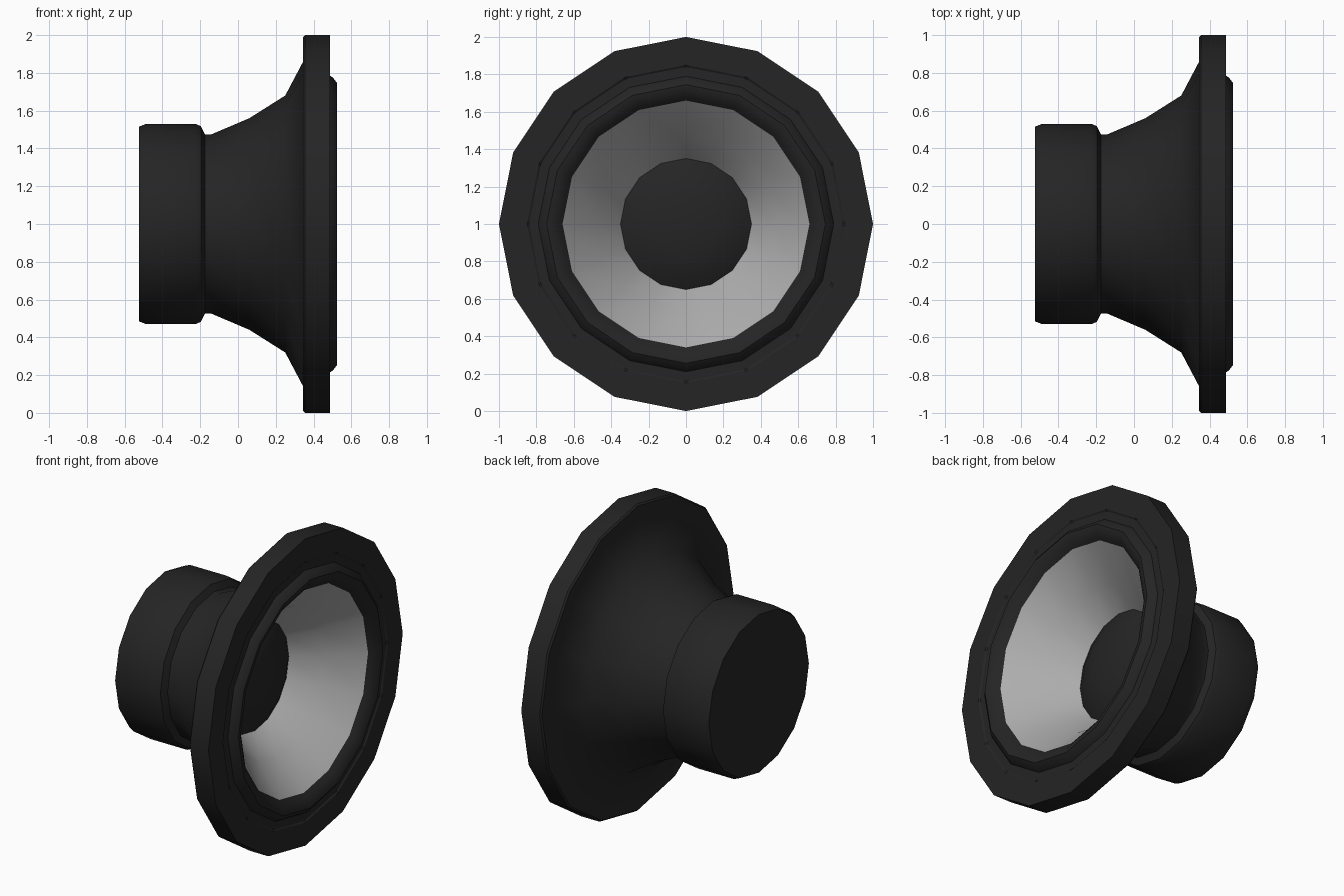
import bpy, math

if "Cube" in bpy.data.objects:
    bpy.data.objects.remove(bpy.data.objects["Cube"])

SIDES = 16
CENTRE_Z = 1.0


def material(name, value):
    m = bpy.data.materials.new(name)
    m.diffuse_color = (value, value, value, 1)
    m.use_nodes = True
    m.node_tree.nodes["Principled BSDF"].inputs["Base Color"].default_value = m.diffuse_color
    return m


def lathe(name, profile, mat):
    """Revolve (x, radius) points around the horizontal x axis."""
    verts, faces, rings = [], [], []
    for x, r in profile:
        n = 1 if r == 0 else SIDES
        rings.append([len(verts) + i for i in range(n)])
        for i in range(n):
            a = 2 * math.pi * i / SIDES
            verts.append((x, r * math.cos(a), CENTRE_Z + r * math.sin(a)))
    for a, b in zip(rings, rings[1:]):
        for i in range(SIDES):
            j = (i + 1) % SIDES
            quad = [a[i % len(a)], a[j % len(a)], b[j % len(b)], b[i % len(b)]]
            faces.append(list(dict.fromkeys(quad))[::-1])
    mesh = bpy.data.meshes.new(name)
    mesh.from_pydata(verts, [], [f[::-1] for f in faces])
    mesh.materials.append(mat)
    obj = bpy.data.objects.new(name, mesh)
    bpy.context.collection.objects.link(obj)
    # Profiles run back to front on the outside, so flip to face outward
    mesh.flip_normals()
    bpy.ops.object.select_all(action='DESELECT')
    obj.select_set(True)
    bpy.context.view_layer.objects.active = obj
    bpy.ops.object.shade_smooth_by_angle(angle=math.radians(35))
    return obj


black = material("black", 0.018)
grey = material("cone_grey", 0.42)

# Magnet housing at the back
lathe("magnet", [(-0.525, 0), (-0.525, 0.515), (-0.487, 0.53), (-0.225, 0.53),
                 (-0.197, 0.518), (-0.175, 0.475)], black)

# Flared basket and mounting flange
lathe("basket", [(-0.175, 0.475), (-0.14, 0.475), (0.06, 0.56), (0.25, 0.68),
                 (0.345, 0.86), (0.345, 0.99), (0.355, 1.0), (0.487, 1.0),
                 (0.487, 0.85), (0.48, 0.84), (0.48, 0.79)], black)

# Rolled rubber surround
lathe("surround", [(0.48, 0.79), (0.503, 0.775), (0.525, 0.745),
                   (0.52, 0.715), (0.495, 0.68), (0.475, 0.66)], black)

# Speaker cone
lathe("cone", [(0.475, 0.66), (0.29, 0.48), (0.12, 0.35)], grey)

# Domed dust cap
lathe("dust_cap", [(0.12, 0.352), (0.16, 0.28), (0.19, 0.16), (0.2, 0)], black)
